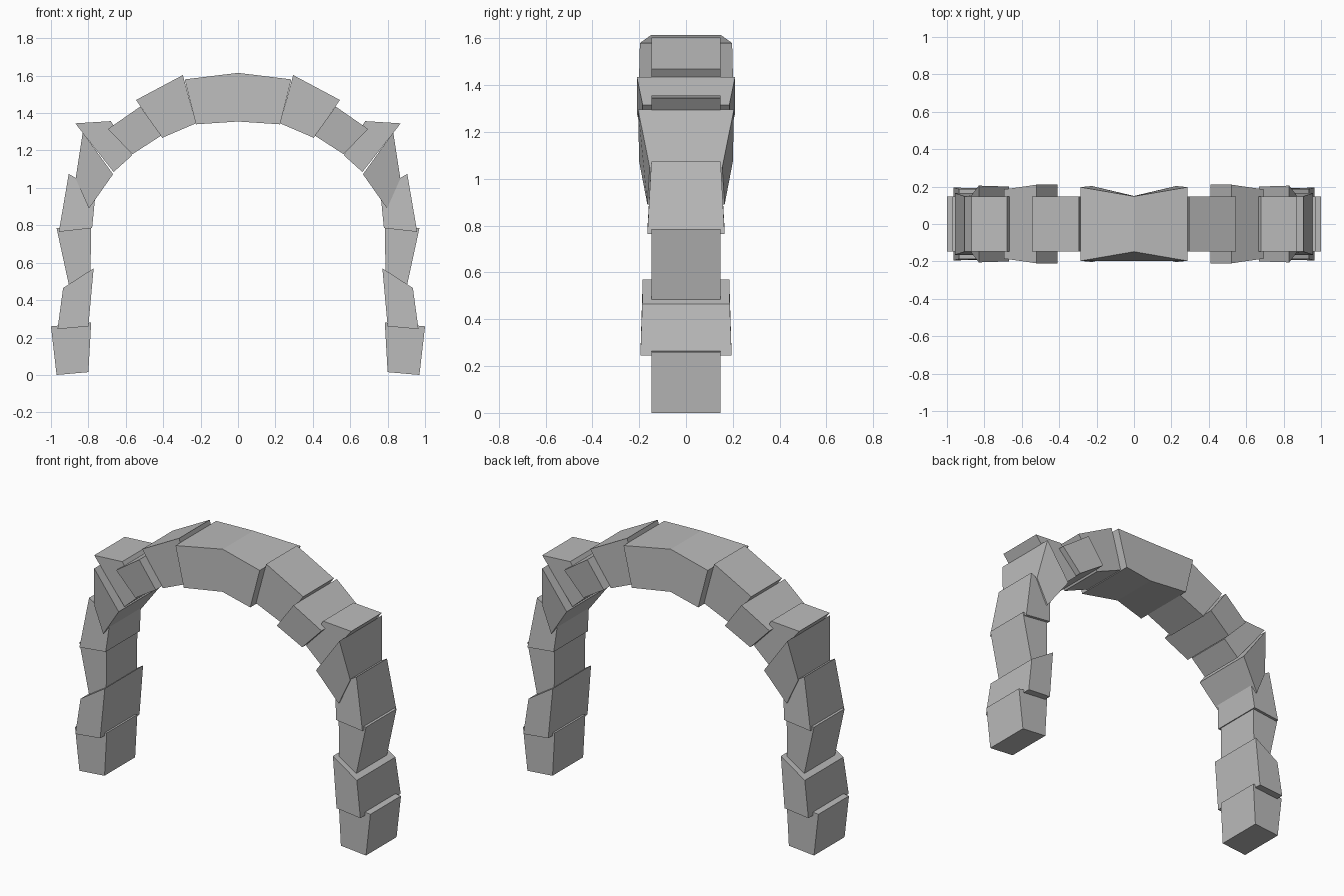
import bpy

cube = bpy.data.objects.get("Cube")
if cube:
    bpy.data.objects.remove(cube)

stone = bpy.data.materials.new("grey_stone")
stone.use_nodes = True
grey = (0.5, 0.5, 0.5, 1)
stone.diffuse_color = grey
stone.node_tree.nodes["Principled BSDF"].inputs["Base Color"].default_value = grey

THIN = 0.148  # half depth of the narrow stones


def add_block(name, outline, side=1):
    """Block from a front outline of (x, z, half depth) corners."""
    n = len(outline)
    verts = [(side * x, y * d, z) for y in (-1, 1) for x, z, d in outline]
    faces = [list(range(n)), list(range(n, 2 * n))[::-1]]
    faces += [(i, i + n, (i + 1) % n + n, (i + 1) % n) for i in range(n)]
    if side < 0:
        faces = [list(f)[::-1] for f in faces]
    mesh = bpy.data.meshes.new(name)
    mesh.from_pydata(verts, [], faces)
    mesh.materials.append(stone)
    obj = bpy.data.objects.new(name, mesh)
    bpy.context.collection.objects.link(obj)


# Stones of one side, counter-clockwise: inner low, outer low, outer high, inner high
STONES = {
    "base_stone": [(.80, .015, THIN), (.97, 0, THIN), (1, .26, THIN), (.785, .28, THIN)],
    "lower_leg_stone": [(.80, .26, .19), (.965, .245, .195), (.935, .465, .187), (.772, .57, .185)],
    "middle_leg_stone": [(.79, .47, THIN), (.905, .485, THIN), (.97, .785, THIN), (.785, .79, THIN)],
    "upper_leg_stone": [(.78, .785, .165), (.958, .765, .165), (.905, 1.075, THIN), (.76, .99, THIN)],
    "shoulder_stone": [(.797, .89, .165), (.868, 1.05, .155), (.83, 1.297, .205), (.668, 1.073, .2)],
    "corner_stone": [(.665, 1.085, THIN), (.87, 1.345, THIN), (.68, 1.357, THIN), (.565, 1.175, THIN)],
    "lower_arch_stone": [(.565, 1.18, .185), (.695, 1.315, .185), (.522, 1.435, .21), (.41, 1.28, .21)],
    "upper_arch_stone": [(.405, 1.268, THIN), (.545, 1.47, THIN), (.295, 1.603, THIN), (.225, 1.345, THIN)],
}
for side, label in ((1, "left"), (-1, "right")):
    for name, outline in STONES.items():
        add_block(f"{label}_{name}", outline, side)

# Waisted keystone over the centre
add_block("keystone", [(-.225, 1.34, .203), (0, 1.355, .15), (.225, 1.34, .203),
                       (.285, 1.58, .197), (0, 1.615, .148), (-.285, 1.58, .197)])
